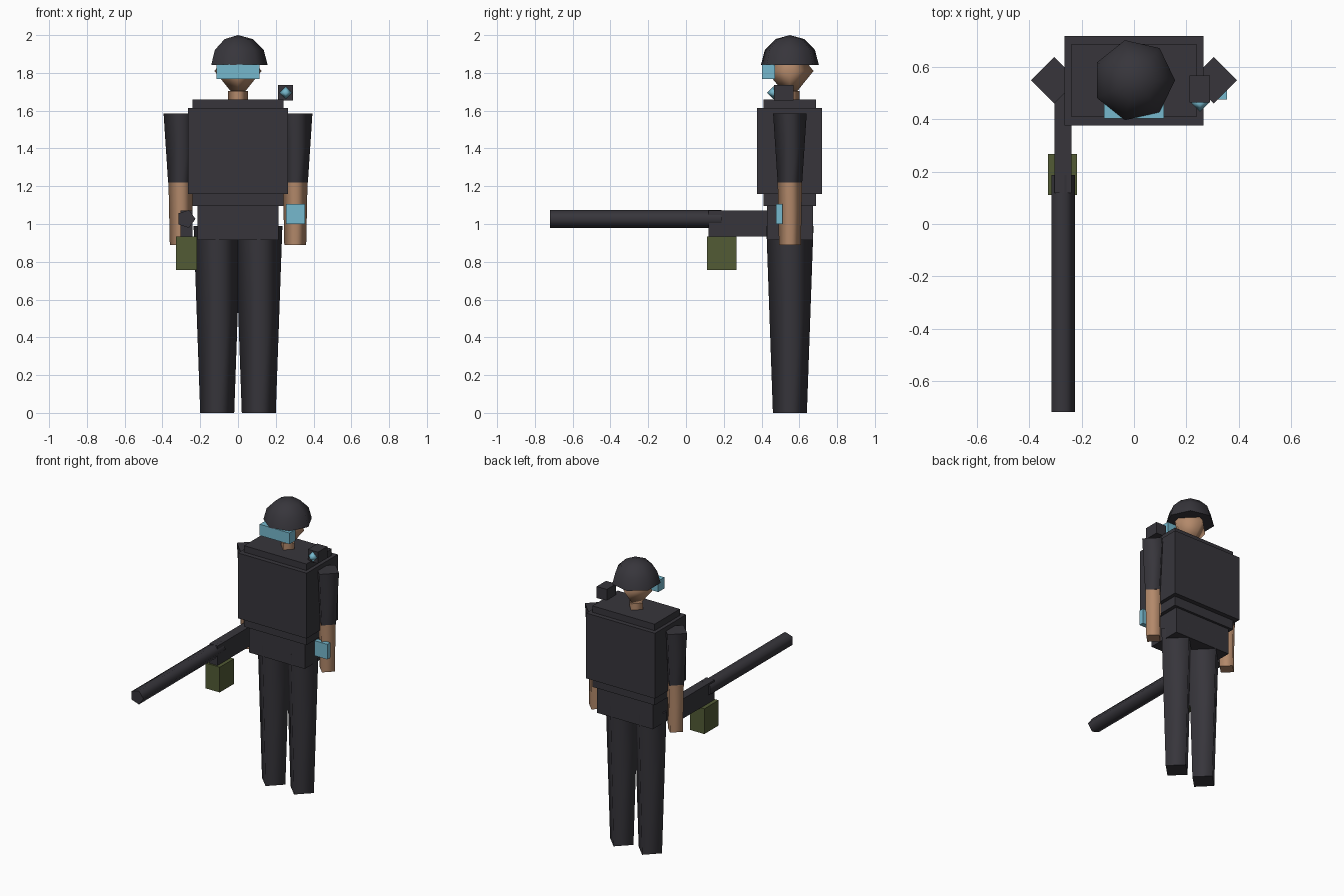
import bpy, bmesh, math
from mathutils import Matrix, Vector

cube = bpy.data.objects.get("Cube")
if cube:
    bpy.data.objects.remove(cube, do_unlink=True)


def material(name, rgb):
    m = bpy.data.materials.new(name)
    m.use_nodes = True
    m.diffuse_color = (*rgb, 1)
    m.node_tree.nodes["Principled BSDF"].inputs["Base Color"].default_value = (*rgb, 1)
    return m


dark = material("charcoal", (0.038, 0.036, 0.044))
skin = material("skin", (0.45, 0.25, 0.145))
blue = material("light_blue", (0.18, 0.48, 0.61))
olive = material("olive", (0.085, 0.105, 0.036))

BODY_Y = 0.55


def finish(name, bm, mat):
    bmesh.ops.recalc_face_normals(bm, faces=bm.faces)
    mesh = bpy.data.meshes.new(name)
    bm.to_mesh(mesh)
    bm.free()
    mesh.materials.append(mat)
    obj = bpy.data.objects.new(name, mesh)
    bpy.context.scene.collection.objects.link(obj)
    return obj


def box(name, mat, x, y, z):
    """Box given by its (min, max) range on each axis."""
    bm = bmesh.new()
    bmesh.ops.create_cube(bm, size=1)
    for v in bm.verts:
        v.co = Vector(r[0] if c < 0 else r[1] for c, r in zip(v.co, (x, y, z)))
    return finish(name, bm, mat)


def lathe(name, mat, profile, sides, centre, turn=None):
    """Rings of (radius, height) with smooth sides and flat sharp caps."""
    bm = bmesh.new()
    rings = []
    for r, h in profile:
        if r == 0:
            rings.append([bm.verts.new((0, 0, h))] * sides)
        else:
            angles = [math.tau * i / sides for i in range(sides)]
            rings.append([bm.verts.new((r * math.cos(a), r * math.sin(a), h)) for a in angles])
    for low, high in zip(rings, rings[1:]):
        for i in range(sides):
            j = (i + 1) % sides
            corners = dict.fromkeys((low[i], low[j], high[j], high[i]))
            bm.faces.new(list(corners)).smooth = True
    for ring, (r, h) in ((rings[0], profile[0]), (rings[-1], profile[-1])):
        if r:
            for e in bm.faces.new(ring).edges:
                e.smooth = False
    if turn:
        bm.transform(turn)
    bm.transform(Matrix.Translation(centre))
    return finish(name, bm, mat)


# Torso
box("vest", dark, (-0.265, 0.265), (0.377, 0.72), (1.16, 1.615))
box("torso", dark, (-0.24, 0.24), (0.41, 0.688), (1.095, 1.66))
box("hips", dark, (-0.215, 0.215), (0.428, 0.672), (0.915, 1.1))

# Limbs
for side, sx in (("left", 1), ("right", -1)):
    lathe(side + "_leg", dark, [(0.09, 0), (0.125, 0.99)], 4, (sx * 0.11, BODY_Y, 0))
    lathe(side + "_sleeve", dark, [(0.065, 1.22), (0.089, 1.585)], 4, (sx * 0.305, BODY_Y, 0))
    lathe(side + "_forearm", skin, [(0.058, 0.89), (0.065, 1.22)], 4, (sx * 0.303, BODY_Y, 0))

# Head
lathe("neck", skin, [(0.052, 1.64), (0.052, 1.705)], 4, (0, BODY_Y, 0))
lathe("head", skin, [(0, -0.155), (0.125, 0), (0, 0.155)], 4, (0, BODY_Y, 1.81))
dome = [(0.157 * math.cos(a), 0.157 * math.sin(a)) for a in (0, math.pi / 6, math.pi / 3)]
lathe("helmet", dark, dome + [(0, 0.157)], 7, (0, BODY_Y, 1.843))
box("visor", blue, (-0.115, 0.115), (0.403, 0.47), (1.767, 1.845))

# Shoulder lamp and wrist display
box("lamp_housing", dark, (0.213, 0.291), (0.465, 0.568), (1.655, 1.735))
lathe("lamp_lens", blue, [(0, -0.034), (0.034, 0), (0, 0.034)], 4, (0.253, 0.463, 1.695))
box("wrist_display", blue, (0.255, 0.355), (0.477, 0.51), (1.0, 1.105))

# Rifle
box("receiver", dark, (-0.304, -0.24), (0.118, 0.52), (0.935, 1.072))
box("magazine", olive, (-0.328, -0.218), (0.11, 0.267), (0.757, 0.933))
lathe("barrel", dark, [(0.05, -0.72), (0.05, 0.187)], 5, (-0.275, 0, 1.027),
      Matrix.Rotation(-math.pi / 2, 4, "X"))
